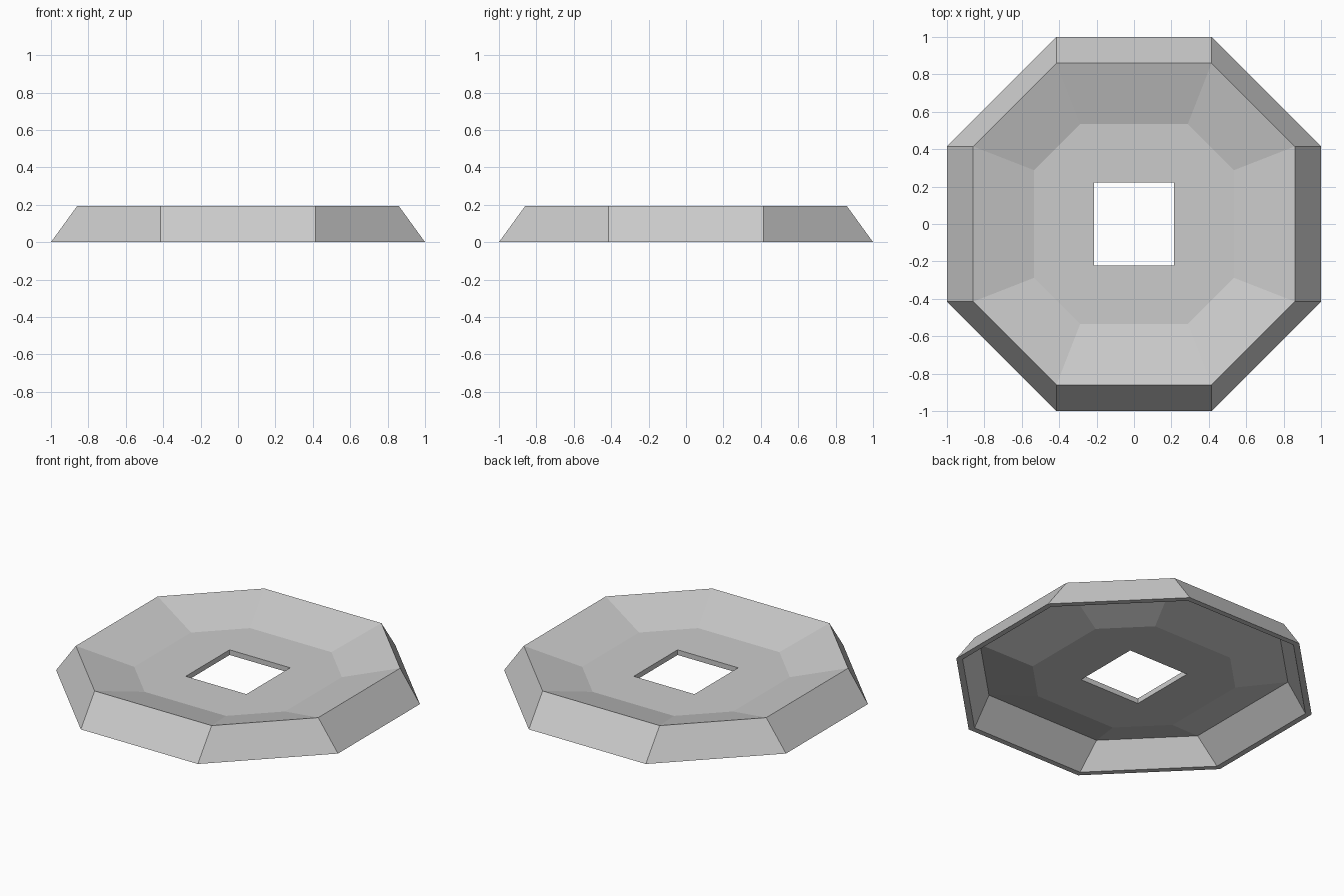
import bpy
import bmesh

cube = bpy.data.objects.get("Cube")
if cube:
    bpy.data.objects.remove(cube, do_unlink=True)

# One plain grey for the whole piece
grey = bpy.data.materials.new("light_grey")
grey.use_nodes = True
colour = (0.6, 0.6, 0.6, 1)
grey.diffuse_color = colour
grey.node_tree.nodes["Principled BSDF"].inputs["Base Color"].default_value = colour

# Closed cross-section: (distance to side, half length of side, height)
BOTTOM_OUTER = (1.0, 0.415, 0.0)
RIM_TOP = (0.86, 0.415, 0.193)
FLOOR_TOP = (0.535, 0.288, 0.097)
FLOOR_UNDER = (0.53, 0.284, 0.064)
RIM_UNDER = (0.825, 0.408, 0.155)
BOTTOM_INNER = (0.965, 0.40, 0.0)
HOLE_X, HOLE_Y = 0.215, 0.222


def octagon(bm, a, b, z):
    """Eight corners, counter-clockwise, with equal axis-aligned sides."""
    corners = [(a, -b), (a, b), (b, a), (-b, a), (-a, b), (-a, -b), (-b, -a), (b, -a)]
    return [bm.verts.new((x, y, z)) for x, y in corners]


def square(bm, z):
    return [bm.verts.new((x * HOLE_X, y * HOLE_Y, z))
            for x, y in ((1, -1), (1, 1), (-1, 1), (-1, -1))]


def bridge(bm, lower, upper):
    n = len(lower)
    for i in range(n):
        j = (i + 1) % n
        bm.faces.new((lower[i], lower[j], upper[j], upper[i]))


def floor_with_hole(bm, ring, hole):
    """Quads along the axis sides, triangles at the diagonal sides."""
    for i in range(4):
        j = (i + 1) % 4
        bm.faces.new((ring[2 * i], ring[2 * i + 1], hole[j], hole[i]))
        bm.faces.new((ring[2 * i + 1], ring[(2 * i + 2) % 8], hole[j]))


bm = bmesh.new()

# Sloped outer wall, dished top, hollow underside and foot
rings = [octagon(bm, *p) for p in (FLOOR_UNDER, RIM_UNDER, BOTTOM_INNER,
                                   BOTTOM_OUTER, RIM_TOP, FLOOR_TOP)]
for lower, upper in zip(rings, rings[1:]):
    bridge(bm, lower, upper)

# Floor plate with a square hole through it
hole_top, hole_under = square(bm, FLOOR_TOP[2]), square(bm, FLOOR_UNDER[2])
floor_with_hole(bm, rings[-1], hole_top)
floor_with_hole(bm, rings[0], hole_under)
bridge(bm, hole_top, hole_under)

bmesh.ops.recalc_face_normals(bm, faces=bm.faces)
mesh = bpy.data.meshes.new("octagonal_dish")
bm.to_mesh(mesh)
bm.free()
mesh.materials.append(grey)
dish = bpy.data.objects.new("octagonal_dish", mesh)
bpy.context.collection.objects.link(dish)
